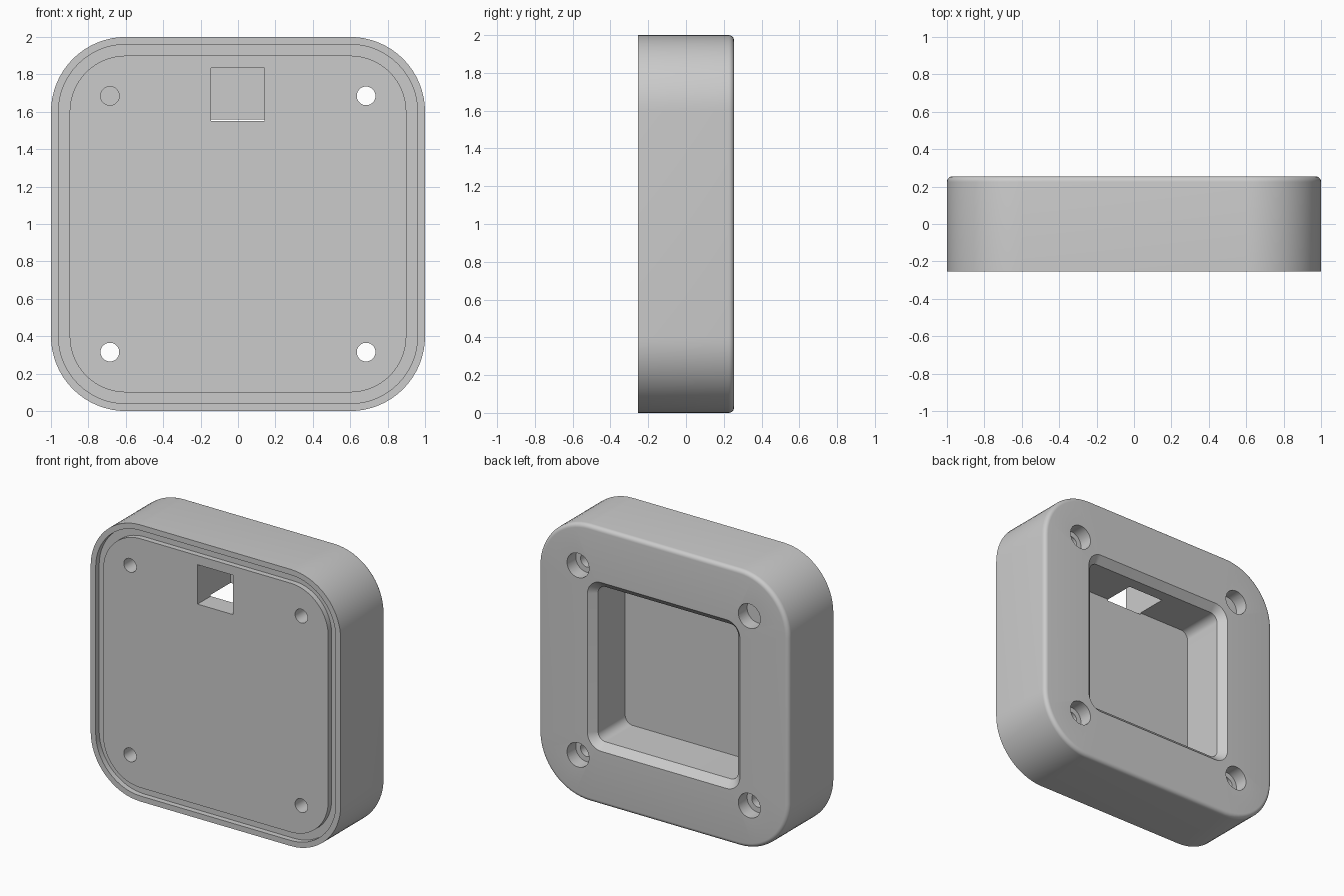
import bpy, bmesh, math
from mathutils import Vector

if "Cube" in bpy.data.objects:
    bpy.data.objects.remove(bpy.data.objects["Cube"], do_unlink=True)

HALF_DEPTH = 0.255
SEGMENTS = 16

grey = bpy.data.materials.new("light_grey")
grey.use_nodes = True
colour = (0.6, 0.6, 0.6, 1)
grey.diffuse_color = colour
grey.node_tree.nodes["Principled BSDF"].inputs["Base Color"].default_value = colour


def ring(bm, half, radius, y):
    """Rounded square outline in the XZ plane, centred on z = 1."""
    verts = []
    for quarter in range(4):
        for step in range(SEGMENTS + 1):
            a = math.pi / 2 * (quarter + step / SEGMENTS)
            sx = 1 if quarter in (0, 3) else -1
            sz = 1 if quarter in (0, 1) else -1
            verts.append(bm.verts.new((sx * (half - radius) + radius * math.cos(a), y,
                                       1 + sz * (half - radius) + radius * math.sin(a))))
    return verts


def new_object(name, bm):
    bmesh.ops.recalc_face_normals(bm, faces=bm.faces)
    mesh = bpy.data.meshes.new(name)
    bm.to_mesh(mesh)
    bm.free()
    obj = bpy.data.objects.new(name, mesh)
    bpy.context.collection.objects.link(obj)
    return obj


def cut(target, cutter):
    mod = target.modifiers.new("cut", "BOOLEAN")
    mod.operation, mod.solver, mod.object = "DIFFERENCE", "EXACT", cutter
    bpy.context.view_layer.objects.active = target
    bpy.ops.object.modifier_apply(modifier=mod.name)
    bpy.data.objects.remove(cutter, do_unlink=True)


def cylinder_cutter(x, z, radius, y0, y1):
    bpy.ops.mesh.primitive_cylinder_add(vertices=40, radius=radius, depth=y1 - y0,
                                        location=(x, (y0 + y1) / 2, z),
                                        rotation=(math.pi / 2, 0, 0))
    return bpy.context.object


# Housing section: raised front plate, seal groove, rim, outer wall
front, groove = -HALF_DEPTH, -HALF_DEPTH + 0.04
section = [(0.90, 0.30, front), (0.90, 0.30, groove), (0.96, 0.36, groove),
           (0.96, 0.36, front), (1.0, 0.4, front)]
# Rounded back edge
fillet = 0.03
for i in range(7):
    a = math.pi / 2 * i / 6
    inset = fillet * (1 - math.cos(a))
    section.append((1 - inset, 0.4 - inset, HALF_DEPTH - fillet + fillet * math.sin(a)))
# Chamfered back pocket
section += [(0.61, 0.11, HALF_DEPTH), (0.56, 0.06, HALF_DEPTH - 0.05), (0.56, 0.06, -0.105)]

bm = bmesh.new()
rings = [ring(bm, *s) for s in section]
count = len(rings[0])
for a, b in zip(rings, rings[1:]):
    for i in range(count):
        j = (i + 1) % count
        bm.faces.new((a[i], a[j], b[j], b[i]))
bm.faces.new(rings[0])
bm.faces.new(rings[-1])
housing = new_object("housing", bm)
housing.data.materials.append(grey)

# Corner screw holes with counterbores at the back
for x in (-0.685, 0.685):
    for z in (0.315, 1.685):
        cut(housing, cylinder_cutter(x, z, 0.05, -0.5, 0.5))
        cut(housing, cylinder_cutter(x, z, 0.088, HALF_DEPTH - 0.1, 0.5))

# Square cable passage from the front plate into the pocket ceiling
bm = bmesh.new()
bmesh.ops.create_cube(bm, size=1)
bmesh.ops.scale(bm, vec=(0.285, 0.52, 0.285), verts=bm.verts)
bmesh.ops.translate(bm, vec=Vector((-0.002, -0.14, 1.692)), verts=bm.verts)
cut(housing, new_object("passage_cutter", bm))

bpy.ops.object.select_all(action="DESELECT")
housing.select_set(True)
bpy.context.view_layer.objects.active = housing
bpy.ops.object.shade_smooth_by_angle(angle=math.radians(30))
